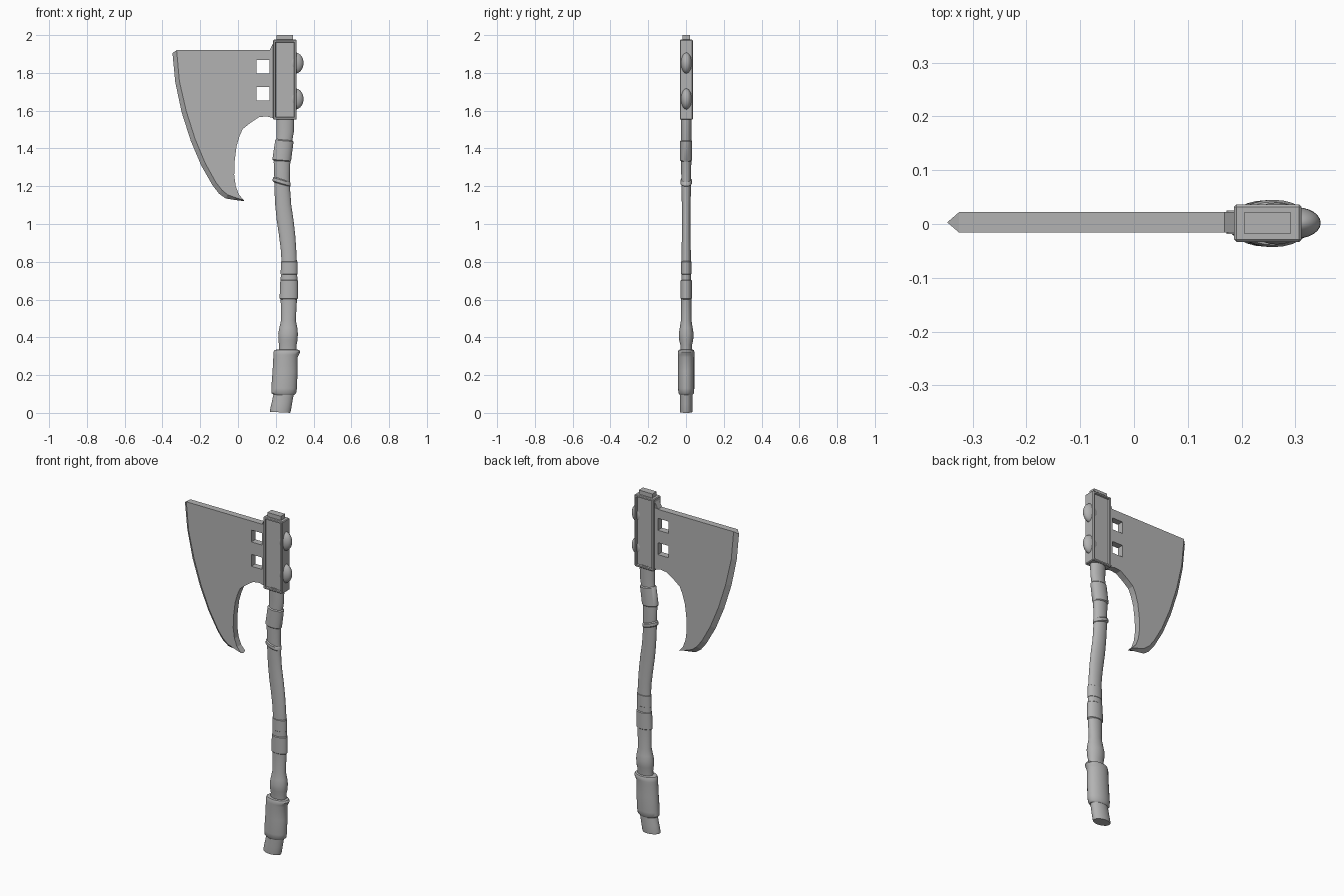
import bpy, bmesh, math
from mathutils import Vector

if "Cube" in bpy.data.objects:
    bpy.data.objects.remove(bpy.data.objects["Cube"])

# One dark iron grey for all parts
GREY = bpy.data.materials.new("dark_grey")
GREY.diffuse_color = (0.45, 0.45, 0.45, 1)
GREY.use_nodes = True
GREY.node_tree.nodes["Principled BSDF"].inputs["Base Color"].default_value = GREY.diffuse_color


def make(name, bm, smooth=None):
    bmesh.ops.recalc_face_normals(bm, faces=bm.faces)
    me = bpy.data.meshes.new(name)
    bm.to_mesh(me)
    bm.free()
    me.materials.append(GREY)
    ob = bpy.data.objects.new(name, me)
    bpy.context.collection.objects.link(ob)
    bpy.ops.object.select_all(action='DESELECT')
    ob.select_set(True)
    bpy.context.view_layer.objects.active = ob
    if smooth:
        bpy.ops.object.shade_smooth_by_angle(angle=math.radians(smooth))
    return ob


def box_bm(x0, x1, y0, y1, z0, z1):
    bm = bmesh.new()
    bmesh.ops.create_cube(bm, size=1)
    for v in bm.verts:
        v.co = ((x0 + x1) / 2 + v.co.x * (x1 - x0),
                (y0 + y1) / 2 + v.co.y * (y1 - y0),
                (z0 + z1) / 2 + v.co.z * (z1 - z0))
    return bm


def loft(name, rings, tilt=0, sides=24):
    """Elliptical rings: z, left x, right x, y radius. Tilt is dz per dx."""
    bm = bmesh.new()
    loops = []
    for z, x0, x1, ry in rings:
        cx, rx = (x0 + x1) / 2, (x1 - x0) / 2
        loop = []
        for i in range(sides):
            a = 2 * math.pi * i / sides
            dx = rx * math.cos(a)
            loop.append(bm.verts.new((cx + dx, 0.001 + ry * math.sin(a), z + tilt * dx)))
        loops.append(loop)
    for a, b in zip(loops, loops[1:]):
        for i in range(sides):
            j = (i + 1) % sides
            bm.faces.new((a[i], a[j], b[j], b[i]))
    bm.faces.new(loops[0])
    bm.faces.new(loops[-1])
    return make(name, bm, 40)


def wrap(name, low, high, ry, tilt):
    """Raised band on the shaft between two (z, left x, right x) sections."""
    (z0, a0, b0), (z1, a1, b1) = low, high
    d = 0.006
    loft(name, [(z0 - d, a0 + d, b0 - d, ry - d), (z0, a0, b0, ry),
                (z1, a1, b1, ry), (z1 + d, a1 + d, b1 - d, ry - d)], tilt)


# Blade: flat body with a sharpened cutting edge
Y0, Y1, YM = -0.016, 0.022, 0.003
edge = [(-0.347, 1.905), (-0.332, 1.75), (-0.298, 1.59), (-0.25, 1.44), (-0.195, 1.31),
        (-0.135, 1.205), (-0.10, 1.16), (-0.065, 1.135), (-0.015, 1.127), (0.034, 1.121)]
inner = [(-0.325, 1.92), (-0.31, 1.755), (-0.274, 1.598), (-0.227, 1.45), (-0.174, 1.323),
         (-0.118, 1.222), (-0.085, 1.18), (-0.055, 1.155), (-0.012, 1.139), (0.031, 1.126)]
rest = [(0.005, 1.155), (-0.012, 1.20), (-0.02, 1.26), (-0.018, 1.33), (-0.008, 1.41),
        (0.008, 1.465), (0.025, 1.503), (0.065, 1.535), (0.11, 1.565), (0.15, 1.570),
        (0.2, 1.557), (0.2, 1.97), (0.19, 1.965), (0.168, 1.92)]
bm = bmesh.new()
outline = inner + rest
front = [bm.verts.new((x, Y0, z)) for x, z in outline]
back = [bm.verts.new((x, Y1, z)) for x, z in outline]
mid = [bm.verts.new((x, YM, z)) for x, z in edge]
bm.faces.new(front)
bm.faces.new(back)
n, m = len(outline), len(edge)
for i in range(m - 1, n):
    j = (i + 1) % n
    bm.faces.new((front[i], front[j], back[j], back[i]))
for i in range(m - 1):
    for side in (front, back):
        bm.faces.new((side[i], side[i + 1], mid[i + 1], mid[i]))
for i in (0, m - 1):
    bm.faces.new((front[i], back[i], mid[i]))
blade = make("blade", bm)

# Two square windows through the blade
for z in (1.832, 1.689):
    cutter = make("window_cutter", box_bm(0.098, 0.168, -0.1, 0.1, z - 0.035, z + 0.035))
    cutter.hide_render = True
    bpy.context.view_layer.objects.active = blade
    mod = blade.modifiers.new("window", 'BOOLEAN')
    mod.operation, mod.solver, mod.object = 'DIFFERENCE', 'EXACT', cutter
    bpy.ops.object.modifier_apply(modifier=mod.name)
    bpy.data.objects.remove(cutter)

# Neck collar where the blade meets the socket
make("blade_collar", box_bm(0.172, 0.2, -0.019, 0.025, 1.57, 1.925))

# Socket: bevelled block with recessed panels front and back
bm = box_bm(0.186, 0.311, -0.033, 0.036, 1.553, 1.976)
bmesh.ops.bevel(bm, geom=bm.edges[:], offset=0.004, segments=1, affect='EDGES')
panels = [f for f in bm.faces if abs(f.normal.y) > 0.99]
bmesh.ops.inset_individual(bm, faces=panels, thickness=0.011)
bmesh.ops.inset_individual(bm, faces=panels, thickness=0.003, depth=-0.009)
make("socket", bm)
make("top_cap", box_bm(0.204, 0.292, -0.018, 0.021, 1.96, 2.0))

# Rivets on the rear of the socket
for k, z in enumerate((1.852, 1.662)):
    bm = bmesh.new()
    bmesh.ops.create_uvsphere(bm, u_segments=24, v_segments=14, radius=1)
    for v in bm.verts:
        v.co = Vector((0.302 + v.co.x * 0.045, 0.002 + v.co.y * 0.029, z + v.co.z * 0.056))
    make(f"rivet_{k + 1}", bm, 60)

# Gnarled shaft
loft("shaft", [
    (0.30, 0.216, 0.310, 0.030), (0.36, 0.217, 0.310, 0.031), (0.385, 0.214, 0.315, 0.037),
    (0.42, 0.213, 0.317, 0.039), (0.45, 0.219, 0.314, 0.034), (0.49, 0.228, 0.306, 0.028),
    (0.60, 0.226, 0.312, 0.027), (0.71, 0.226, 0.314, 0.026), (0.81, 0.230, 0.311, 0.025),
    (0.87, 0.226, 0.308, 0.024), (0.94, 0.217, 0.303, 0.023), (1.02, 0.205, 0.294, 0.023),
    (1.10, 0.197, 0.282, 0.023), (1.18, 0.193, 0.276, 0.025), (1.25, 0.192, 0.274, 0.026),
    (1.33, 0.189, 0.277, 0.027), (1.45, 0.204, 0.289, 0.027), (1.49, 0.204, 0.296, 0.027),
    (1.57, 0.203, 0.297, 0.029)])

# Raised bands along the shaft
wrap("lower_wrap", (0.606, 0.220, 0.318), (0.70, 0.224, 0.317), 0.030, 0)
wrap("middle_wrap", (0.735, 0.226, 0.315), (0.80, 0.227, 0.315), 0.027, 0)
wrap("thin_wrap", (1.215, 0.183, 0.278), (1.232, 0.185, 0.277), 0.031, -0.3)
wrap("upper_wrap", (1.338, 0.182, 0.281), (1.44, 0.197, 0.294), 0.032, -0.08)

# Grip sleeve with a flared lip
loft("grip", [
    (0.095, 0.190, 0.297, 0.034), (0.105, 0.177, 0.308, 0.041), (0.13, 0.176, 0.312, 0.043),
    (0.22, 0.183, 0.315, 0.043), (0.295, 0.187, 0.316, 0.043), (0.308, 0.187, 0.322, 0.044),
    (0.322, 0.188, 0.330, 0.044), (0.333, 0.193, 0.324, 0.040), (0.336, 0.21, 0.31, 0.030)])

# Butt end below the grip
loft("butt_end", [
    (0.003, 0.170, 0.276, 0.032), (0.015, 0.170, 0.280, 0.033),
    (0.05, 0.178, 0.286, 0.033), (0.12, 0.193, 0.298, 0.033)], -0.05)
